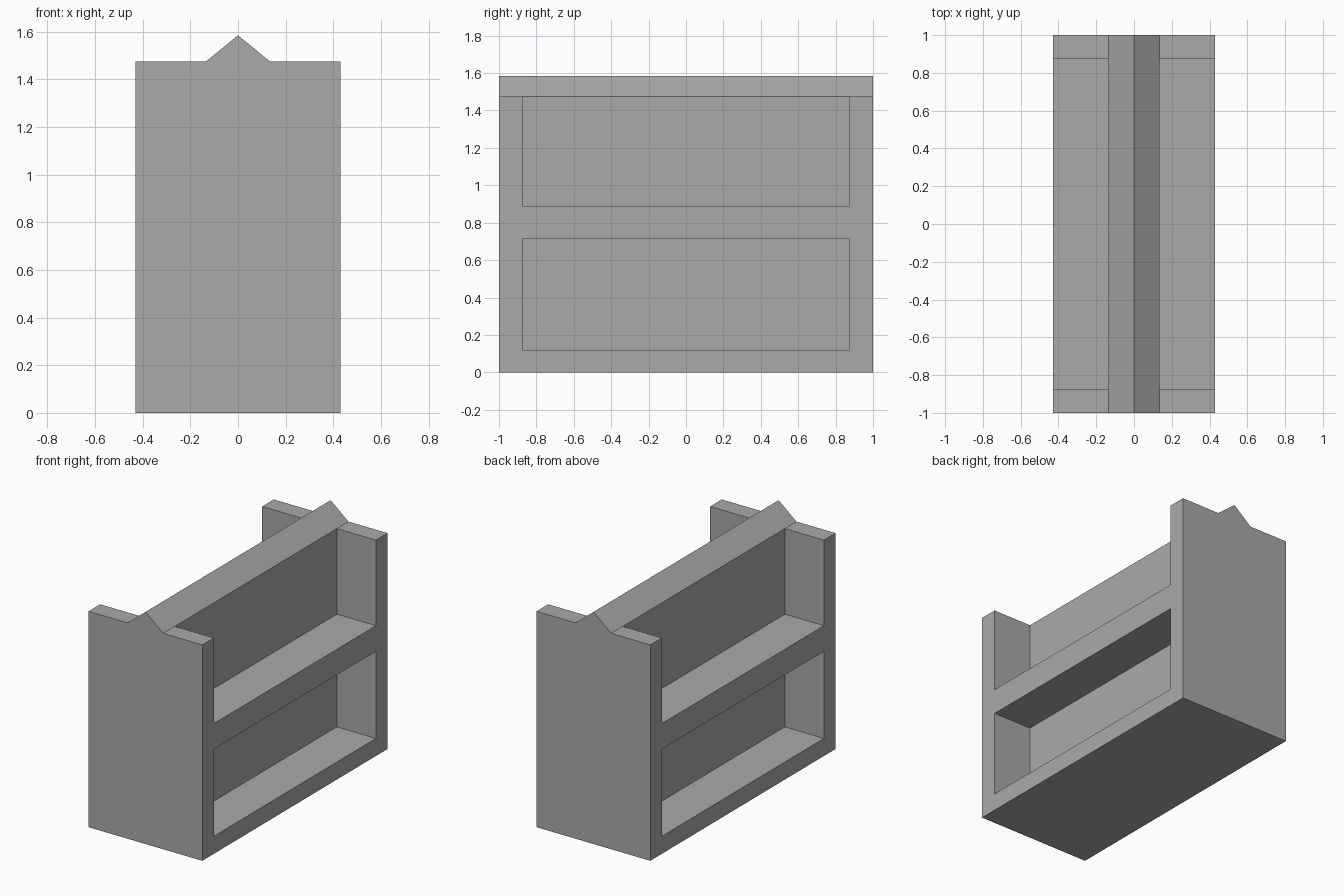
import bpy
import bmesh

if "Cube" in bpy.data.objects:
    bpy.data.objects.remove(bpy.data.objects["Cube"])

W, T, L = 0.43, 0.135, 1.0      # half width, half divider thickness, half length
END = 0.875                     # inner face of the end panels
TOP, PEAK = 1.475, 1.585

grey = bpy.data.materials.new("plain grey")
grey.diffuse_color = (0.4, 0.4, 0.4, 1)
grey.use_nodes = True
grey.node_tree.nodes["Principled BSDF"].inputs["Base Color"].default_value = grey.diffuse_color


def extrude(name, profile, y0, y1):
    """Extrude an x-z profile from y0 to y1."""
    bm = bmesh.new()
    face = bm.faces.new([bm.verts.new((x, y0, z)) for x, z in profile])
    ext = bmesh.ops.extrude_face_region(bm, geom=[face])
    moved = [v for v in ext["geom"] if isinstance(v, bmesh.types.BMVert)]
    bmesh.ops.translate(bm, verts=moved, vec=(0, y1 - y0, 0))
    bmesh.ops.recalc_face_normals(bm, faces=bm.faces)
    mesh = bpy.data.meshes.new(name)
    bm.to_mesh(mesh)
    bm.free()
    mesh.materials.append(grey)
    obj = bpy.data.objects.new(name, mesh)
    bpy.context.collection.objects.link(obj)
    return obj


def rect(x0, x1, z0, z1):
    return [(x0, z0), (x1, z0), (x1, z1), (x0, z1)]


# End panels with the peaked centre
end_profile = [(-W, 0), (W, 0), (W, TOP), (T, TOP), (0, PEAK), (-T, TOP), (-W, TOP)]
extrude("front_end_panel", end_profile, -L, -END)
extrude("back_end_panel", end_profile, END, L)

# Central divider with its ridge, between the end panels
extrude("centre_divider", [(-T, 0), (T, 0), (T, TOP), (0, PEAK), (-T, TOP)], -END, END)

# Two shelves on each side of the divider
for side, x0, x1 in (("left", -W, -T), ("right", T, W)):
    for level, z0, z1 in (("bottom", 0, 0.12), ("middle", 0.715, 0.89)):
        extrude(f"{side}_{level}_shelf", rect(x0, x1, z0, z1), -END, END)
